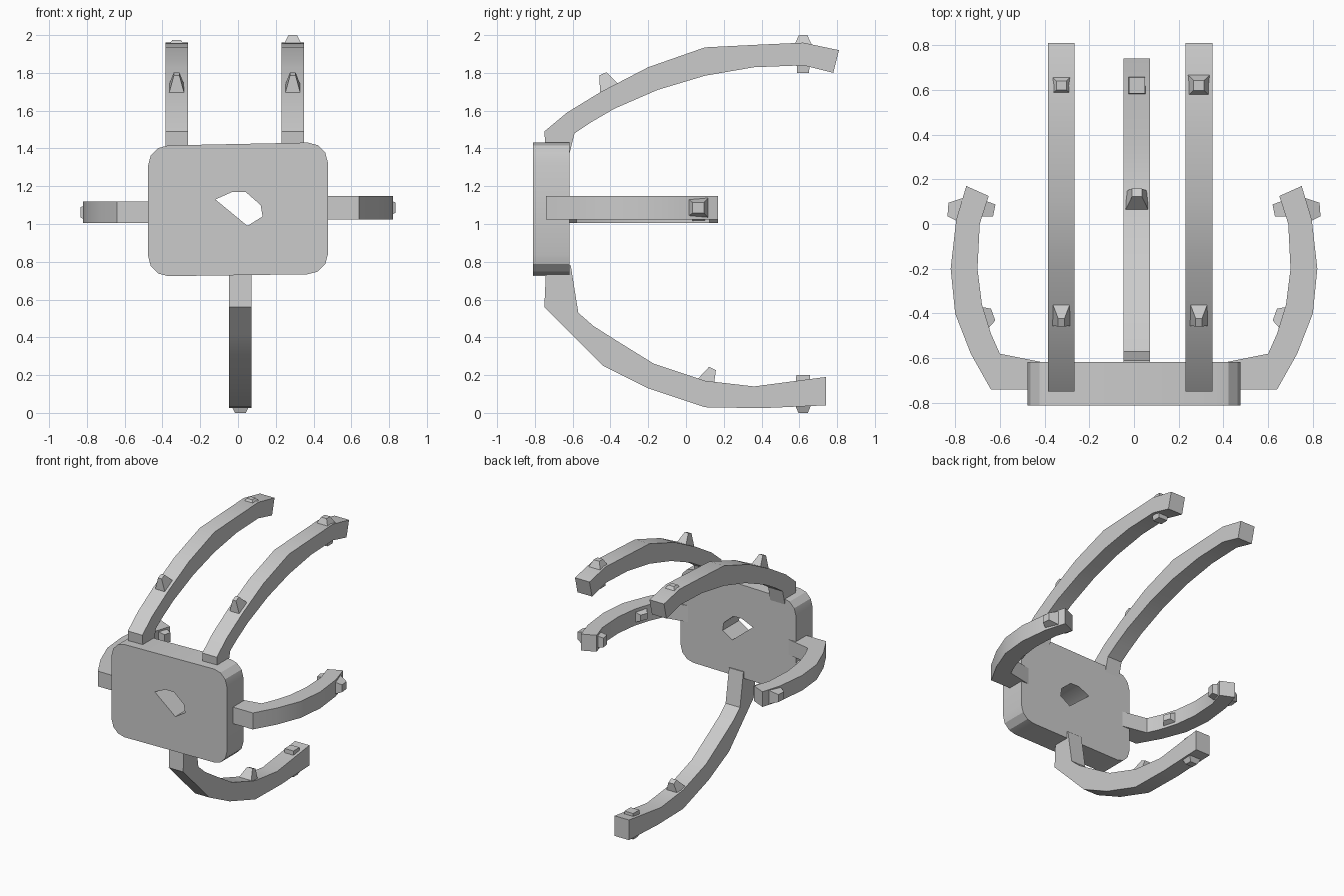
import bpy, bmesh, math
from mathutils import Vector

if "Cube" in bpy.data.objects:
    bpy.data.objects.remove(bpy.data.objects["Cube"])

grey = bpy.data.materials.new("plain_grey")
grey.use_nodes = True
grey.diffuse_color = (0.6, 0.6, 0.6, 1)
grey.node_tree.nodes["Principled BSDF"].inputs["Base Color"].default_value = (0.6, 0.6, 0.6, 1)


def finish(name, bm):
    bmesh.ops.recalc_face_normals(bm, faces=bm.faces)
    mesh = bpy.data.meshes.new(name)
    bm.to_mesh(mesh)
    bm.free()
    mesh.materials.append(grey)
    obj = bpy.data.objects.new(name, mesh)
    bpy.context.collection.objects.link(obj)
    bpy.ops.object.select_all(action='DESELECT')
    obj.select_set(True)
    bpy.context.view_layer.objects.active = obj
    bpy.ops.object.shade_smooth_by_angle(angle=math.radians(25))


def arm(name, outer, inner, low, high, place):
    """Rectangular bar following paired outer and inner outlines."""
    bm = bmesh.new()
    rings = [[bm.verts.new(place(p, w)) for p, w in ((o, low), (o, high), (i, high), (i, low))]
             for o, i in zip(outer, inner)]
    for a, b in zip(rings, rings[1:]):
        for k in range(4):
            n = (k + 1) % 4
            bm.faces.new((a[k], a[n], b[n], b[k]))
    bm.faces.new(rings[0])
    bm.faces.new(rings[-1])
    finish(name, bm)


def nub(name, base, tip, half_len, half_wide, taper, place, wide_at):
    """Tapered knuckle rising from a bar, from base point to tip point."""
    base, tip = Vector(base), Vector(tip)
    d = (tip - base).normalized()
    along = Vector((-d.y, d.x))
    bm = bmesh.new()
    rings = []
    for c, s in ((base, 1), (tip, taper)):
        rings.append([bm.verts.new(place(c + along * half_len * s * a, wide_at + half_wide * s * b))
                      for a, b in ((-1, -1), (1, -1), (1, 1), (-1, 1))])
    for k in range(4):
        n = (k + 1) % 4
        bm.faces.new((rings[0][k], rings[0][n], rings[1][n], rings[1][k]))
    bm.faces.new(rings[0])
    bm.faces.new(rings[1])
    finish(name, bm)


# Palm plate: rounded outline with an irregular hole
outline = []
for cx, cz, start in ((0.37, 1.325, 0), (-0.37, 1.31, 90), (-0.37, 0.83, 180), (0.37, 0.84, 270)):
    for k in range(4):
        a = math.radians(start + k * 30)
        outline.append((cx + 0.106 * math.cos(a), cz + 0.106 * math.sin(a)))
hole = [(-0.12, 1.13), (-0.03, 1.17), (0.04, 1.17), (0.12, 1.10), (0.13, 1.04), (0.05, 0.99)]
curve = bpy.data.curves.new("plate_outline", 'CURVE')
curve.dimensions = '2D'
curve.fill_mode = 'BOTH'
curve.extrude = 0.097
for pts in (outline, hole):
    spline = curve.splines.new('POLY')
    spline.points.add(len(pts) - 1)
    for p, (x, z) in zip(spline.points, pts):
        p.co = (x, z, 0, 1)
    spline.use_cyclic_u = True
helper = bpy.data.objects.new("plate_outline", curve)
bpy.context.collection.objects.link(helper)
bpy.context.view_layer.update()
filled = helper.evaluated_get(bpy.context.evaluated_depsgraph_get())
bm = bmesh.new()
bm.from_mesh(filled.to_mesh())
filled.to_mesh_clear()
bpy.data.objects.remove(helper)
bmesh.ops.remove_doubles(bm, verts=bm.verts, dist=0.0005)
for v in bm.verts:
    x, z, d = v.co
    v.co = (x, -0.714 - d, z)
finish("palm_plate", bm)


def side_plane(p, w):
    return Vector((w, p[0], p[1]))


# Upper pair of fingers
top_outer = [(-0.74, 1.36), (-0.75, 1.49), (-0.63, 1.59), (-0.45, 1.70), (-0.2, 1.83),
             (0.1, 1.935), (0.4, 1.95), (0.62, 1.96), (0.81, 1.92)]
top_inner = [(-0.62, 1.36), (-0.59, 1.48), (-0.5, 1.54), (-0.38, 1.61), (-0.15, 1.71),
             (0.1, 1.785), (0.36, 1.83), (0.62, 1.84), (0.78, 1.80)]
for side, low, high in (("right", -0.385, -0.265), ("left", 0.23, 0.35)):
    arm(f"upper_{side}_finger", top_outer, top_inner, low, high, side_plane)
    mid = (low + high) / 2
    nub(f"upper_{side}_knuckle", (-0.38, 1.66), (-0.44, 1.795), 0.08, 0.058, 0.25, side_plane, mid)
nub("upper_left_tip_knuckle", (0.62, 1.93), (0.62, 2.0), 0.055, 0.058, 0.4, side_plane, 0.29)
nub("upper_left_tip_pad", (0.62, 1.86), (0.62, 1.80), 0.035, 0.04, 0.9, side_plane, 0.29)
nub("upper_right_tip_knuckle", (0.62, 1.93), (0.62, 1.975), 0.05, 0.055, 0.4, side_plane, -0.325)

# Lower finger
arm("lower_finger",
    [(-0.74, 0.78), (-0.75, 0.56), (-0.6, 0.41), (-0.44, 0.25), (-0.2, 0.13), (0.1, 0.03),
     (0.4, 0.025), (0.74, 0.04)],
    [(-0.61, 0.78), (-0.57, 0.53), (-0.49, 0.46), (-0.38, 0.39), (-0.17, 0.26), (0.1, 0.17),
     (0.36, 0.14), (0.74, 0.19)], -0.047, 0.072, side_plane)
nub("lower_knuckle", (0.1, 0.15), (0.14, 0.235), 0.05, 0.055, 0.4, side_plane, 0.013)
nub("lower_tip_pad", (0.62, 0.12), (0.62, 0.2), 0.04, 0.04, 0.9, side_plane, 0.013)
nub("lower_tip_knuckle", (0.62, 0.06), (0.62, 0.0), 0.05, 0.058, 0.5, side_plane, 0.013)

# Mirrored pair of side fingers
side_outer = [(0.4, -0.74), (0.64, -0.74), (0.73, -0.58), (0.8, -0.4), (0.82, -0.2),
              (0.795, 0.02), (0.75, 0.17)]
side_inner = [(0.4, -0.62), (0.6, -0.58), (0.64, -0.49), (0.68, -0.36), (0.70, -0.2),
              (0.69, 0.0), (0.65, 0.125)]
for side, sign, low, high in (("left", 1, 1.025, 1.148), ("right", -1, 1.005, 1.118)):
    def flat_plane(p, w):
        return Vector((sign * p[0], p[1], w))
    mid = (low + high) / 2
    arm(f"side_{side}_finger", side_outer, side_inner, low, high, flat_plane)
    nub(f"side_{side}_knuckle", (0.70, -0.43), (0.63, -0.405), 0.07, 0.055, 0.4, flat_plane, mid)
    nub(f"side_{side}_tip_pad", (0.70, 0.075), (0.625, 0.06), 0.04, 0.05, 0.7, flat_plane, mid)
    nub(f"side_{side}_tip_knuckle", (0.76, 0.06), (0.832, 0.065), 0.06, 0.055, 0.5, flat_plane, mid)
